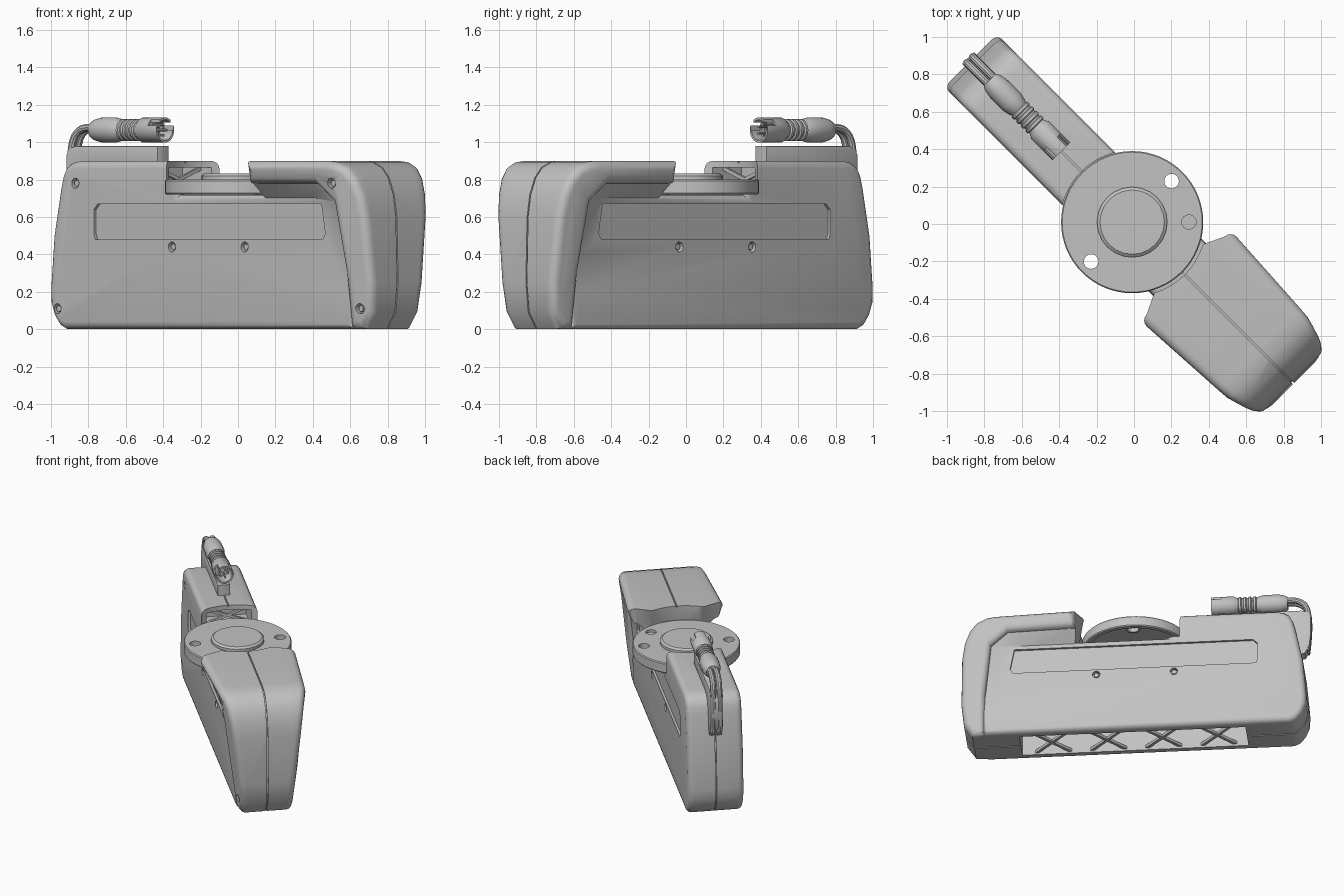
import bpy, bmesh, math
from mathutils import Matrix, Vector

old = bpy.data.objects.get("Cube")
if old:
    bpy.data.objects.remove(old, do_unlink=True)

grey = bpy.data.materials.new("mid_grey")
grey.use_nodes = True
grey.diffuse_color = (0.54, 0.54, 0.54, 1)
grey.node_tree.nodes["Principled BSDF"].inputs["Base Color"].default_value = grey.diffuse_color
parts = []


def make(name, bm, keep=True):
    bmesh.ops.recalc_face_normals(bm, faces=bm.faces)
    me = bpy.data.meshes.new(name)
    bm.to_mesh(me)
    bm.free()
    me.materials.append(grey)
    ob = bpy.data.objects.new(name, me)
    bpy.context.collection.objects.link(ob)
    if keep:
        parts.append(ob)
    return ob


def loft(name, rings, keep=True):
    """Skin between closed rings of points and cap both ends."""
    bm = bmesh.new()
    rows = [[bm.verts.new(p) for p in r] for r in rings]
    n = len(rows[0])
    for a, b in zip(rows, rows[1:]):
        for i in range(n):
            j = (i + 1) % n
            bm.faces.new((a[i], a[j], b[j], b[i]))
    bm.faces.new(rows[0])
    bm.faces.new(rows[-1])
    return make(name, bm, keep)


def prism(name, outline, y0, y1, keep=True):
    return loft(name, [[(x, y, z) for x, z in outline] for y in (y0, y1)], keep)


def box(name, x0, x1, y0, y1, z0, z1):
    return prism(name, [(x0, z0), (x1, z0), (x1, z1), (x0, z1)], y0, y1, False)


def inset(outline, d):
    """Move a counter-clockwise outline inwards by d with mitred corners."""
    pts = [Vector(p) for p in outline]
    out = []
    for i, p in enumerate(pts):
        n1, n2 = [Vector((-e.y, e.x)).normalized() for e in (p - pts[i - 1], pts[(i + 1) % len(pts)] - p)]
        out.append(p + (n1 + n2) * d / (1 + n1.dot(n2)))
    return out


def rounded_side(outline, width, r, steps=4):
    """Rings from the outer face (y = width) to where the rounding of radius r ends."""
    rings = []
    for k in range(steps + 1):
        a = k * math.pi / 2 / steps
        rings.append([(q.x, width(*p) - r * (1 - math.cos(a)), q.y)
                      for p, q in zip(outline, inset(outline, r * (1 - math.sin(a))))])
    return rings


def mirrored(side):
    return side + [[(x, -y, z) for x, y, z in ring] for ring in reversed(side)]


def lathe(name, profile, centre=(0, 0, 0), axis="Z", n=48, keep=True):
    """Turn (radius, height) points; a profile starting and ending at radius 0 is solid."""
    bm = bmesh.new()
    vs = [bm.verts.new((r, 0, h)) for r, h in profile]
    es = [bm.edges.new(p) for p in zip(vs, vs[1:])]
    bmesh.ops.spin(bm, geom=vs + es, cent=(0, 0, 0), axis=(0, 0, 1), angle=math.tau, steps=n)
    bmesh.ops.remove_doubles(bm, verts=bm.verts, dist=1e-5)
    turn = {"X": Matrix.Rotation(math.pi / 2, 4, "Y"), "Y": Matrix.Rotation(-math.pi / 2, 4, "X"),
            "Z": Matrix()}[axis]
    bm.transform(Matrix.Translation(centre) @ turn)
    return make(name, bm, keep)


def cylinder(name, r, h0, h1, centre=(0, 0, 0), axis="Z", n=48, keep=True):
    return lathe(name, [(0, h0), (r, h0), (r, h1), (0, h1)], centre, axis, n, keep)


def volume(me):
    bm = bmesh.new()
    bm.from_mesh(me)
    v = bm.calc_volume(signed=True)
    bm.free()
    return v


def combine(target, tool, op="DIFFERENCE"):
    """Boolean that keeps the first solver result whose volume changes the right way."""
    before = volume(target.data)
    for solver in ("MANIFOLD", "EXACT", "FLOAT"):
        m = target.modifiers.new("cut", "BOOLEAN")
        m.operation, m.object, m.solver = op, tool, solver
        dg = bpy.context.evaluated_depsgraph_get()
        me = bpy.data.meshes.new_from_object(target.evaluated_get(dg))
        target.modifiers.clear()
        after = volume(me)
        if after > before + 1e-8 if op == "UNION" else before * .5 < after < before - 1e-8:
            target.data = me
            break
    bpy.data.objects.remove(tool, do_unlink=True)


# Main body: long shell with a step for the disc
rear = [(-.25, .72), (-.25, .9), (-1.02, .9), (-1.075, .89), (-1.115, .865), (-1.14, .82), (-1.157, .76),
        (-1.21, .5), (-1.235, .22), (-1.232, .14), (-1.205, .07), (-1.165, .02), (-1.12, 0)]
core = [(1.05, 0), (1.07, .2), (1.0, .72)] + rear
body = loft("body_shell", mirrored(rounded_side(core, lambda x, z: .2, .04)))

# Flared head: hood wider than the body, sloping back into its sides
outer = [(1.13, 0), (1.19, .09), (1.207, .25), (1.198, .6), (1.178, .72), (1.14, .81), (1.09, .865),
         (1.02, .893), (.95, .9)]
inner_edge = [(.34, .9), (.4, .7), (.77, .7), (.88, .6), (.95, .3), (.96, 0)]
lip_edge = [(.39, .9), (.39, .78), (.87, .78), (.99, .68), (1.035, .3), (1.04, 0)]


def half_width(x, z):
    return .202 + .11 * z + .06 * max(0, 1.1 - x) * z - .12 * max(0, x - 1.02)


side = rounded_side(lip_edge + outer, half_width, .045)
side.append([(x, min(.19, p[1] - .01), z) for (x, z), p in zip(inner_edge + outer, side[-1])])
combine(body, loft("head", mirrored(side), False), "UNION")

# Parting groove running round the centre line
groove = box("groove", -2, 2, -.004, .004, -1, 2)
silhouette = outer + [(.36, .9), (.36, .72)] + rear
combine(groove, prism("groove_core", inset(silhouette, .012), -.1, .1, False))
combine(body, groove)

# Round seat for the disc, opening behind it and hollow under the base
hub_x = -.014
combine(body, cylinder("seat", .39, .72, 1.2, (hub_x / 2, 0, 0), n=64, keep=False))
combine(body, box("opening", -.58, -.25, -.16, .16, .735, .865))
combine(body, box("tray", -.8, .8, -.13, .13, -.1, .2))


def brace(name, a, b, thick):
    """Slim bar between two points."""
    a, b = Vector(a), Vector(b)
    bm = bmesh.new()
    bmesh.ops.create_cube(bm, size=1)
    rot = (b - a).to_track_quat("X", "Z").to_matrix().to_4x4()
    bm.transform(Matrix.Translation((a + b) / 2) @ rot @ Matrix.Diagonal(((b - a).length, thick, thick, 1)))
    return make(name, bm)


for i in range(4):
    x = -.59 + i * .39
    for s in (-1, 1):
        brace("base_rib", (x - .12, -.135 * s, .025), (x + .12, .135 * s, .025), .022)
for s in (-1, 1):
    brace("opening_rib", (-.45, -.16, .8 - .06 * s), (-.45, .16, .8 + .06 * s), .02)

# Recessed side panels and screw holes
panel = [(-.88, .48), (.84, .48), (.86, .51), (.83, .67), (-.86, .67), (-.89, .64), (-.89, .51)]
for s in (-1, 1):
    y0, y1 = sorted((s * .182, s * .26))
    combine(body, prism("side_panel", panel, y0, y1, False))
screws = [(-.3, .44, .2, -1), (.25, .44, .2, -1), (-.3, .44, .2, 1), (.25, .44, .2, 1),
          (-1.03, .78, .2, -1), (-1.165, .11, .2, -1), (1.0, .78, .29, -1), (1.12, .11, .2, -1)]
for x, z, y, s in screws:
    combine(body, cylinder("hole", .027, -.03, .03, (x, s * y, z), "Y", 20, False))
    cylinder("screw", .017, -.012, .012, (x, s * (y - .022), z), "Y", 12)

# Mounting disc: hollow underneath, with bored ears and a raised hub
centre = (hub_x, 0, 0)
disc = lathe("mounting_disc", [(0, .765), (.345, .765), (.345, .72), (.374, .72), (.38, .727),
                               (.38, .793), (.374, .8), (0, .8)], centre, n=64)
for s in (-1, 1):
    c = (hub_x - .006, s * .304, 0)
    lathe("hole_boss", [(.04, .735), (.055, .735), (.055, .77), (.04, .77), (.04, .735)], c, n=24)
    combine(disc, cylinder("bore", .039, .6, 1, c, n=24, keep=False))
combine(disc, cylinder("pocket", .038, .78, 1, (.2, .215, 0), n=24, keep=False))
lathe("hub", [(0, .79), (.188, .79), (.188, .82), (.172, .832), (0, .832)], centre, n=24)

# Cable guide running over the top and down the back
guide = [(-.565, .88), (-.565, .98), (-1.19, .98), (-1.235, .965), (-1.257, .93), (-1.257, .8),
         (-1.247, .7), (-1.215, .63), (-1.14, .61), (-1.0, .88)]
loft("cable_guide", mirrored(rounded_side(guide, lambda x, z: .045, .008, 2)))

# Twin cable
for s in (-1, 1):
    cu = bpy.data.curves.new("cable", "CURVE")
    cu.dimensions = "3D"
    cu.bevel_depth = .021
    cu.bevel_resolution = 3
    cu.use_fill_caps = True
    sp = cu.splines.new("NURBS")
    path = [(-1.0, 1.07), (-1.1, 1.085), (-1.2, 1.07), (-1.238, .98), (-1.24, .9), (-1.24, .8), (-1.225, .66)]
    sp.points.add(len(path) - 1)
    for p, (x, z) in zip(sp.points, path):
        p.co = (x, s * .022, z, 1)
    sp.use_endpoint_u = True
    tmp = bpy.data.objects.new("cable_path", cu)
    bpy.context.collection.objects.link(tmp)
    bm = bmesh.new()
    bm.from_mesh(tmp.to_mesh())
    make("cable", bm)
    bpy.data.objects.remove(tmp, do_unlink=True)

# Connector: grip, ribbed neck and open slotted socket
ribs = []
for i in range(4):
    h = -.87 + i * .035
    ribs += [(.052, h), (.06, h + .005), (.06, h + .02), (.052, h + .025)]
plug = lathe("connector", [(0, -1.09), (.046, -1.09), (.057, -1.07), (.066, -1.03), (.068, -.93), (.06, -.89)]
             + ribs + [(.06, -.72), (.067, -.71), (.067, -.55), (.055, -.55), (.055, -.65), (0, -.65)],
             (0, 0, 1.065), "X", 32)
for y in (-.05, .05):
    combine(plug, box("slot", -.62, -.5, y - .012, y + .012, 1.065, 1.2))
for k in range(5):
    a = math.tau * k / 5
    cylinder("contact_pin", .007, -.66, -.57, (0, .03 * math.cos(a), 1.065 + .03 * math.sin(a)), "X", 8)

# Turn the whole assembly to its diagonal stance and shade it
for ob in parts:
    ob.data.transform(Matrix.Rotation(-math.pi / 4, 4, "Z"))
    bpy.ops.object.select_all(action="DESELECT")
    ob.select_set(True)
    bpy.context.view_layer.objects.active = ob
    bpy.ops.object.shade_smooth_by_angle(angle=math.radians(35))
